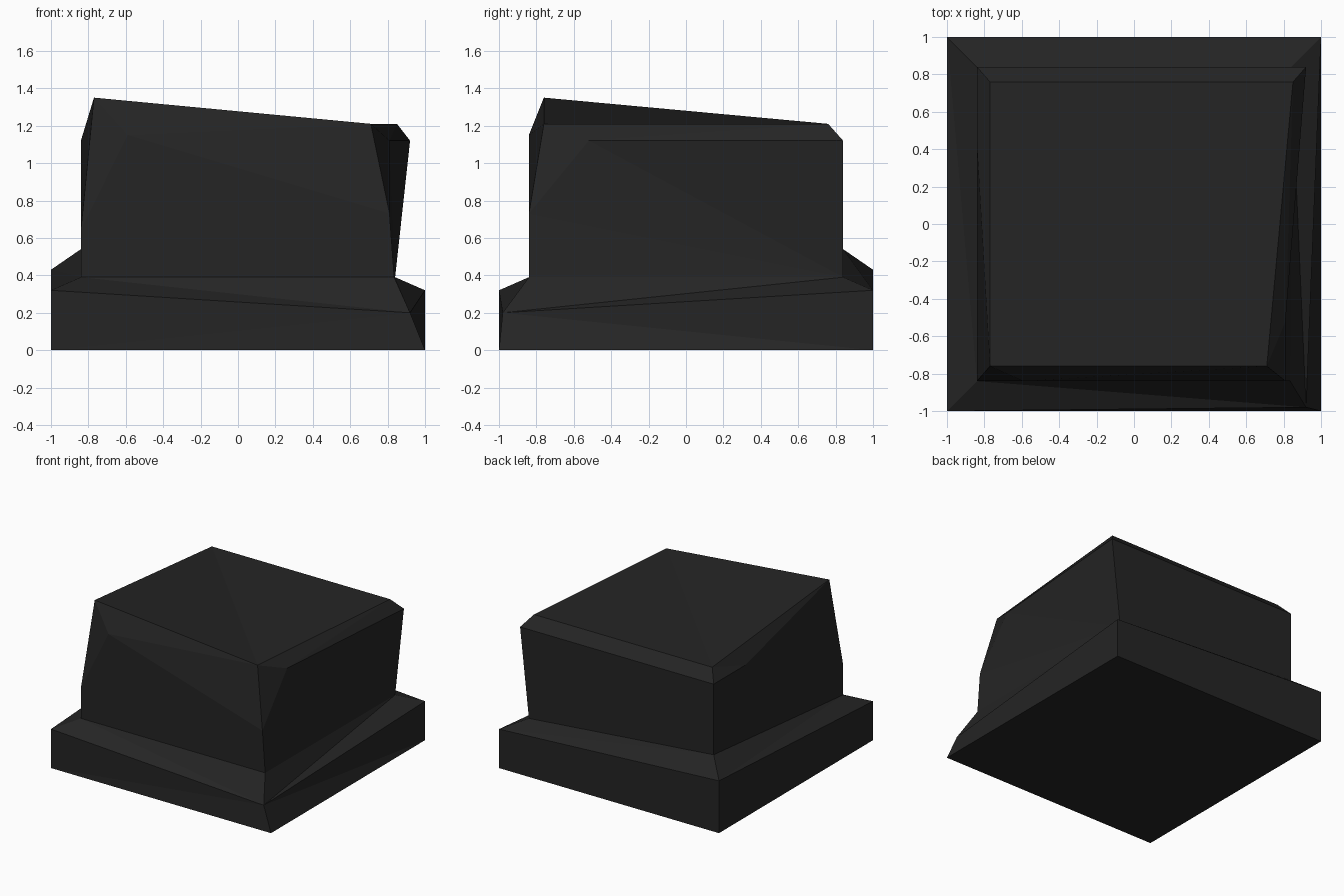
import bpy, bmesh

if "Cube" in bpy.data.objects:
    bpy.data.objects.remove(bpy.data.objects["Cube"])

dark = bpy.data.materials.new("dark grey")
dark.diffuse_color = (0.018, 0.018, 0.018, 1)
dark.use_nodes = True
dark.node_tree.nodes["Principled BSDF"].inputs["Base Color"].default_value = dark.diffuse_color


def make_part(name, points, faces):
    """Flat-shaded part; each face is a word of point letters."""
    bm = bmesh.new()
    v = {k: bm.verts.new(p) for k, p in points.items()}
    for word in faces.split():
        bm.faces.new([v[c] for c in word])
    bmesh.ops.recalc_face_normals(bm, faces=bm.faces[:])
    mesh = bpy.data.meshes.new(name)
    bm.to_mesh(mesh)
    bm.free()
    mesh.materials.append(dark)
    obj = bpy.data.objects.new(name, mesh)
    bpy.context.collection.objects.link(obj)
    return obj


# Shared seam between plinth and block: front-left, front-right, back-right, back-left
seam = {"i": (-0.84, -0.84, 0.39), "j": (0.835, -0.84, 0.39),
        "k": (0.84, 0.84, 0.39), "l": (-0.84, 0.84, 0.54)}

# Plinth: square foot, uneven rim with one chipped corner, sloped shoulder
plinth = {"a": (-1, -1, 0), "b": (1, -1, 0), "c": (1, 1, 0), "d": (-1, 1, 0),
          "e": (-1, -1, 0.32), "f": (0.92, -0.98, 0.2),
          "g": (1, 1, 0.32), "h": (-1, 1, 0.43), **seam}
make_part("plinth", plinth,
          "dcba abf afe bcf cgf cdhg daeh "      # underside and sides
          "efi fji fgk fkj ghl glk hei hil")     # shoulder

# Block: upright walls, bevelled top edges and broken front corners
block = {**seam,
         "m": (-0.84, -0.84, 0.64), "n": (-0.59, -0.84, 1.15),  # front wall
         "o": (0.81, -0.84, 0.73), "p": (0.81, -0.52, 1.12),    # right wall
         "q": (0.92, 0.84, 1.12), "r": (-0.84, 0.84, 1.12),     # back wall
         "s": (-0.84, 0.43, 1.12),                              # left wall
         "t": (-0.77, -0.76, 1.35), "u": (0.71, -0.76, 1.21),   # top corners
         "v": (0.85, 0.76, 1.21), "w": (-0.77, 0.76, 1.21)}
make_part("block", block,
          "ijonm jko okp kqp klrq limsr "        # walls
          "mnt tnu nou opu puv pvq qvwr "        # chips and bevels
          "rws wts stm "
          "tuw uvw")                             # folded top
